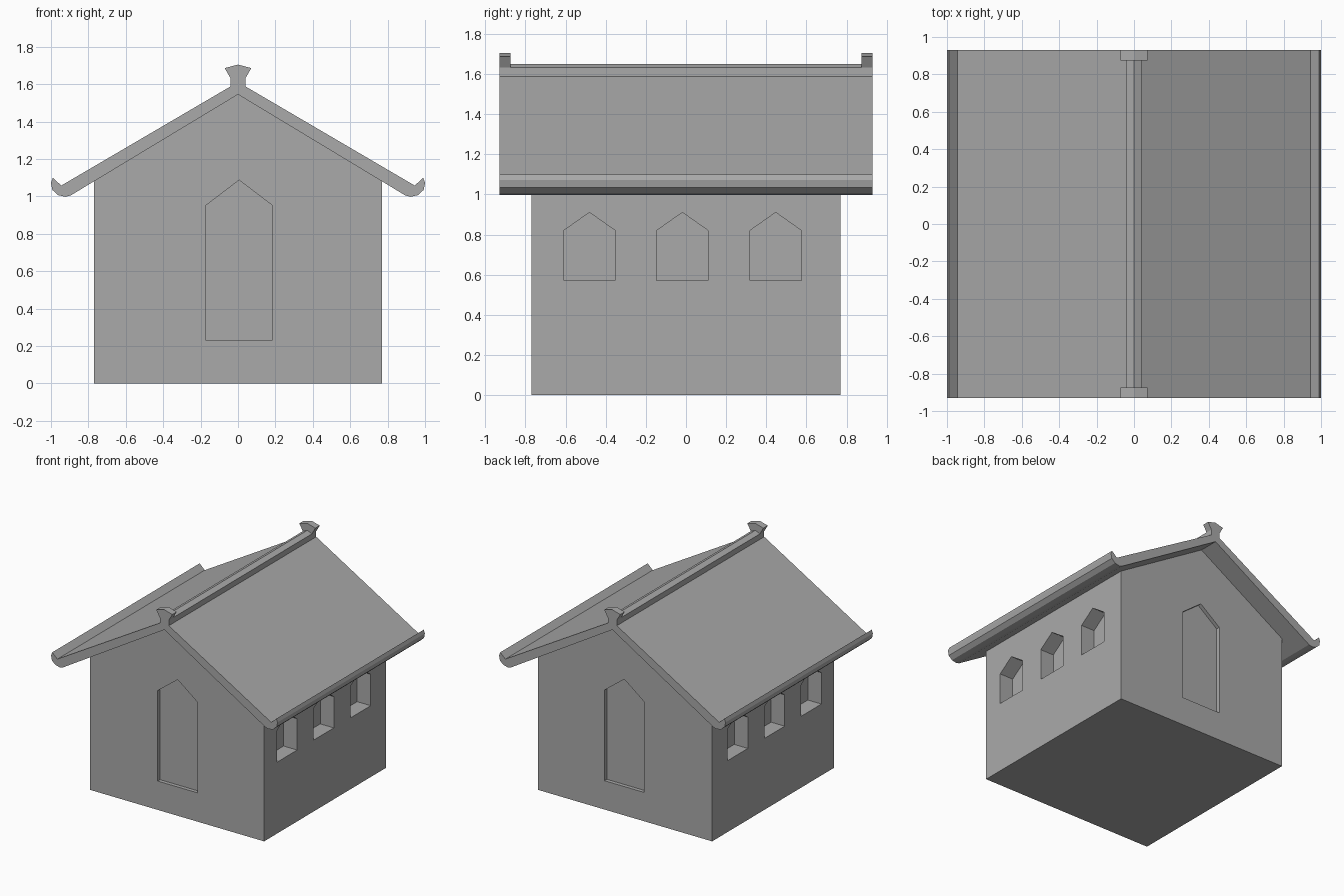
import bpy
import bmesh

if "Cube" in bpy.data.objects:
    bpy.data.objects.remove(bpy.data.objects["Cube"])

grey = bpy.data.materials.new("plain_grey")
grey.diffuse_color = (0.4, 0.4, 0.4, 1)
grey.use_nodes = True
grey.node_tree.nodes["Principled BSDF"].inputs["Base Color"].default_value = grey.diffuse_color


def prism(name, profile, start, end, axis="y"):
    """Extrude a closed 2D outline (horizontal, z) along the y or x axis."""
    bm = bmesh.new()
    place = (lambda a, z, t: (a, t, z)) if axis == "y" else (lambda a, z, t: (t, a, z))
    face = bm.faces.new([bm.verts.new(place(a, z, start)) for a, z in profile])
    ext = bmesh.ops.extrude_face_region(bm, geom=[face])
    for v in ext["geom"]:
        if isinstance(v, bmesh.types.BMVert):
            v.co["xyz".index(axis)] = end
    bmesh.ops.recalc_face_normals(bm, faces=bm.faces)
    mesh = bpy.data.meshes.new(name)
    bm.to_mesh(mesh)
    bm.free()
    mesh.materials.append(grey)
    obj = bpy.data.objects.new(name, mesh)
    bpy.context.collection.objects.link(obj)
    return obj


def mirrored(half):
    """Close a right-hand outline (listed top to bottom) with its mirror image."""
    return half + [(-x, z) for x, z in reversed(half) if x > 0]


def arch(lo, hi, bottom, shoulder, peak):
    """Pointed opening outline."""
    return [(lo, bottom), (hi, bottom), (hi, shoulder), ((lo + hi) / 2, peak), (lo, shoulder)]


def cut(target, cutter):
    mod = target.modifiers.new("cut", "BOOLEAN")
    mod.object = cutter
    mod.operation = "DIFFERENCE"
    mod.solver = "EXACT"
    bpy.context.view_layer.objects.active = target
    bpy.ops.object.modifier_apply(modifier=mod.name)
    bpy.data.objects.remove(cutter, do_unlink=True)


# Gabled body, its slopes tucked just inside the roof
W = 0.77
body = prism("walls", mirrored([(0, 1.555), (W, 1.09), (W, 0)]), -W, W)

# Shallow door recesses front and back, three deep windows on each side
for s in (-1, 1):
    cut(body, prism("door_cutter", arch(-0.17, 0.182, 0.23, 0.953, 1.087),
                    s * (W - 0.03), s * 0.9))
    for y in (-0.481, -0.018, 0.447):
        cut(body, prism("window_cutter", arch(y - 0.128, y + 0.128, 0.57, 0.82, 0.91),
                        s * (W - 0.12), s * 0.9, "x"))

# Roof shell with upturned eaves
D = 0.93
outer = [(0.04, 1.588), (0.945, 1.058), (0.99, 1.10), (1.0, 1.072), (0.993, 1.035),
         (0.962, 1.007), (0.923, 0.998), (0.895, 1.005), (0, 1.545)]
roof = prism("roof", outer + [(-x, z) for x, z in reversed(outer[:-1])], -D, D)

# Ridge beam
E = 0.875
prism("ridge", mirrored([(0, 1.65), (0.04, 1.632), (0.04, 1.575)]), -E, E)

# Flared finials at both ridge ends
for name, s in (("front_finial", -1), ("back_finial", 1)):
    prism(name, mirrored([(0, 1.705), (0.071, 1.686), (0.04, 1.632), (0.04, 1.58)]),
          s * E, s * D)
